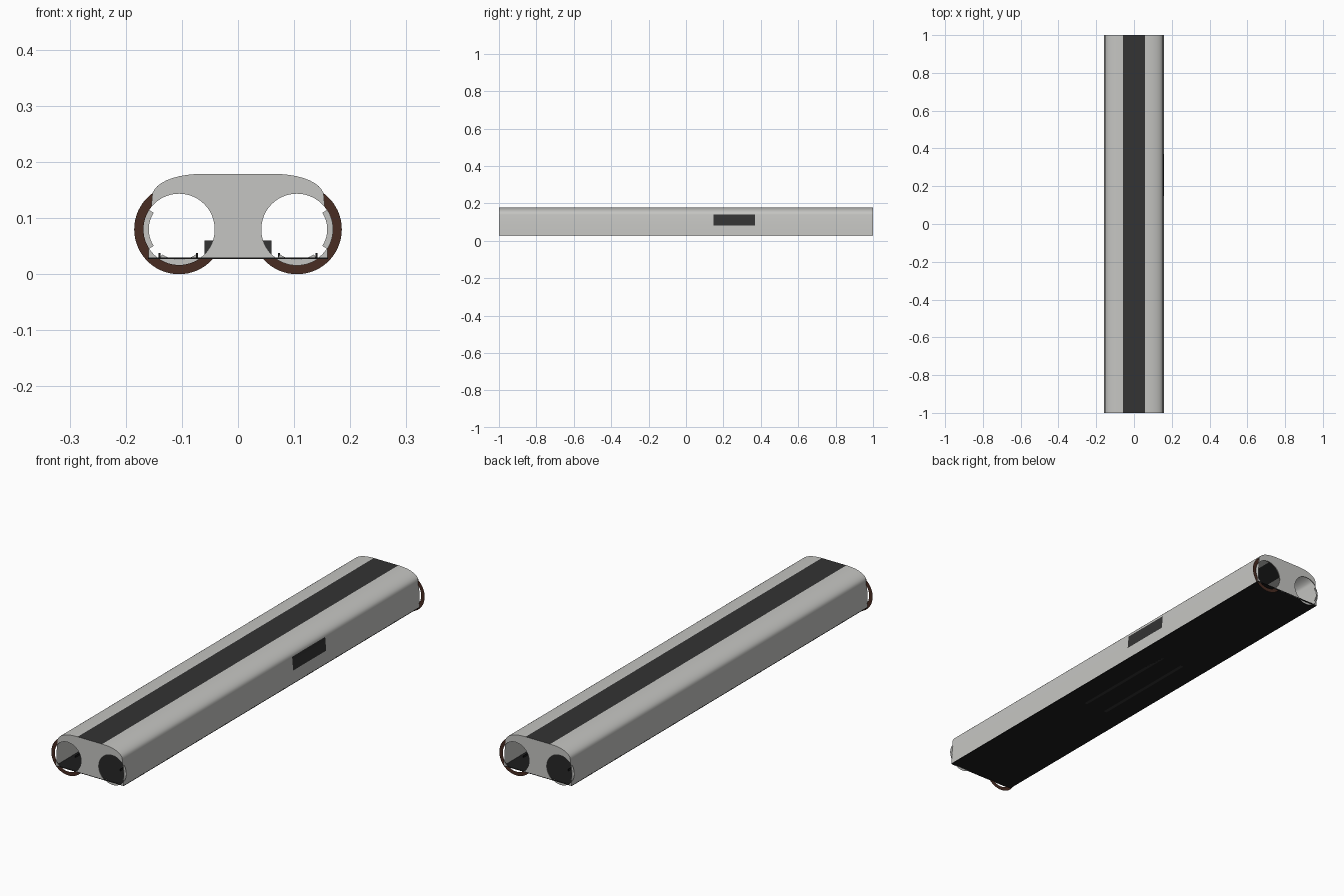
import bpy, bmesh, math
from mathutils import Vector

if "Cube" in bpy.data.objects:
    bpy.data.objects.remove(bpy.data.objects["Cube"])

def mat(name, rgb):
    m = bpy.data.materials.new(name)
    m.diffuse_color = (*rgb, 1)
    m.use_nodes = True
    m.node_tree.nodes["Principled BSDF"].inputs["Base Color"].default_value = m.diffuse_color
    return m

GREY = mat("light grey", (0.56, 0.56, 0.54))
DARK = mat("dark grey", (0.033, 0.033, 0.033))
BLACK = mat("black", (0.012, 0.012, 0.012))
BROWN = mat("dark brown", (0.065, 0.025, 0.016))

HOLE_X, HOLE_Z, HOLE_R = 0.105, 0.08, 0.0635
FLOOR = 0.027

def finish(name, bm, mats, smooth=False):
    bmesh.ops.recalc_face_normals(bm, faces=bm.faces)
    me = bpy.data.meshes.new(name)
    bm.to_mesh(me)
    bm.free()
    for m in mats:
        me.materials.append(m)
    ob = bpy.data.objects.new(name, me)
    bpy.context.collection.objects.link(ob)
    if smooth:
        bpy.ops.object.select_all(action='DESELECT')
        ob.select_set(True)
        bpy.context.view_layer.objects.active = ob
        bpy.ops.object.shade_smooth_by_angle(angle=math.radians(30))
    return ob

def box(name, lo, hi, m):
    bm = bmesh.new()
    bmesh.ops.create_cube(bm, size=1)
    for v in bm.verts:
        v.co = Vector([(a + b) / 2 + c * (b - a) for a, b, c in zip(lo, hi, v.co)])
    return finish(name, bm, [m])

# Half cross-section: lower side wall, rounded shoulder, flat top
half = [(0.16, FLOOR), (0.158, 0.082), (0.153, 0.139)]
for i in range(1, 11):
    t = math.radians(9 * i)
    half.append((0.058 + 0.095 * math.cos(t) ** 0.9 if i < 10 else 0.058,
                 0.139 + 0.040 * math.sin(t)))
profile = half + [(-x, z) for x, z in reversed(half)]

# Long body shell with dark roof strip and one side panel
bm = bmesh.new()
rows = [[bm.verts.new((x, y, z)) for x, z in profile] for y in (-1, 0.147, 0.37, 1)]
for j in range(3):
    for i in range(len(profile) - 1):
        f = bm.faces.new((rows[j][i], rows[j][i + 1], rows[j + 1][i + 1], rows[j + 1][i]))
        roof = i == len(half) - 1
        panel = i == 1 and j == 1
        f.material_index = 1 if roof or panel else 0
finish("body_shell", bm, [GREY, DARK], True)

# Flat underside and floor
box("floor_plate", (-0.16, -1, FLOOR), (0.16, 1, FLOOR + 0.003), BLACK)

# Cutter for the round openings
bm = bmesh.new()
for s in (-1, 1):
    ret = bmesh.ops.create_cone(bm, cap_ends=True, segments=48, radius1=HOLE_R,
                                radius2=HOLE_R, depth=2.4)
    for v in ret["verts"]:
        x, y, z = v.co
        v.co = (s * HOLE_X + x, z, HOLE_Z + y)
cutter = finish("opening_cutter", bm, [GREY])
cutter.hide_render = True
cutter.hide_viewport = True

# End plates with two openings each
for name, y in (("front_plate", -1), ("back_plate", 1)):
    bm = bmesh.new()
    face = bm.faces.new([bm.verts.new((x, y, z)) for x, z in profile])
    ext = bmesh.ops.extrude_face_region(bm, geom=[face])
    for v in ext["geom"]:
        if isinstance(v, bmesh.types.BMVert):
            v.co.y -= 0.003 * y
    plate = finish(name, bm, [GREY])
    mod = plate.modifiers.new("openings", 'BOOLEAN')
    mod.operation = 'DIFFERENCE'
    mod.solver = 'EXACT'
    mod.object = cutter

def ring(name, cx, y, r0, r1, arcs, m):
    """Flat ring pieces; arcs are angle ranges in degrees."""
    bm = bmesh.new()
    for a0, a1 in arcs:
        n = max(8, int((a1 - a0) / 6))
        prev = None
        for i in range(n + 1):
            t = math.radians(a0 + (a1 - a0) * i / n)
            pair = [bm.verts.new((cx + r * math.cos(t), y, HOLE_Z + r * math.sin(t)))
                    for r in (r0, r1)]
            if prev:
                bm.faces.new((prev[0], prev[1], pair[1], pair[0]))
            prev = pair
    finish(name, bm, [m])

# Lamp rims: brown on one diagonal, pale rims on the other
for s, end in ((-1, "front"), (1, "back")):
    ring(end + "_brown_rim", s * HOLE_X, s * 0.996, HOLE_R, 0.08, [(0, 360)], BROWN)
    out = 180 if s > 0 else 0
    ring(end + "_pale_rim", -s * HOLE_X, s * 0.996, 0.054, HOLE_R + 0.001,
         [(out - 33, out + 33), (-124, -56)], GREY)

# Small inner blocks and floor rails
for s, side in ((-1, "left"), (1, "right")):
    xs = sorted((s * 0.045, s * 0.06))
    box(side + "_inner_block", (xs[0], -0.25, FLOOR), (xs[1], 0.25, 0.06), DARK)
    for k, x in enumerate((0.073, 0.14)):
        box(f"{side}_floor_rail_{k}", (s * x - 0.0015, -0.9, FLOOR),
            (s * x + 0.0015, 0.9, 0.038), BLACK)
